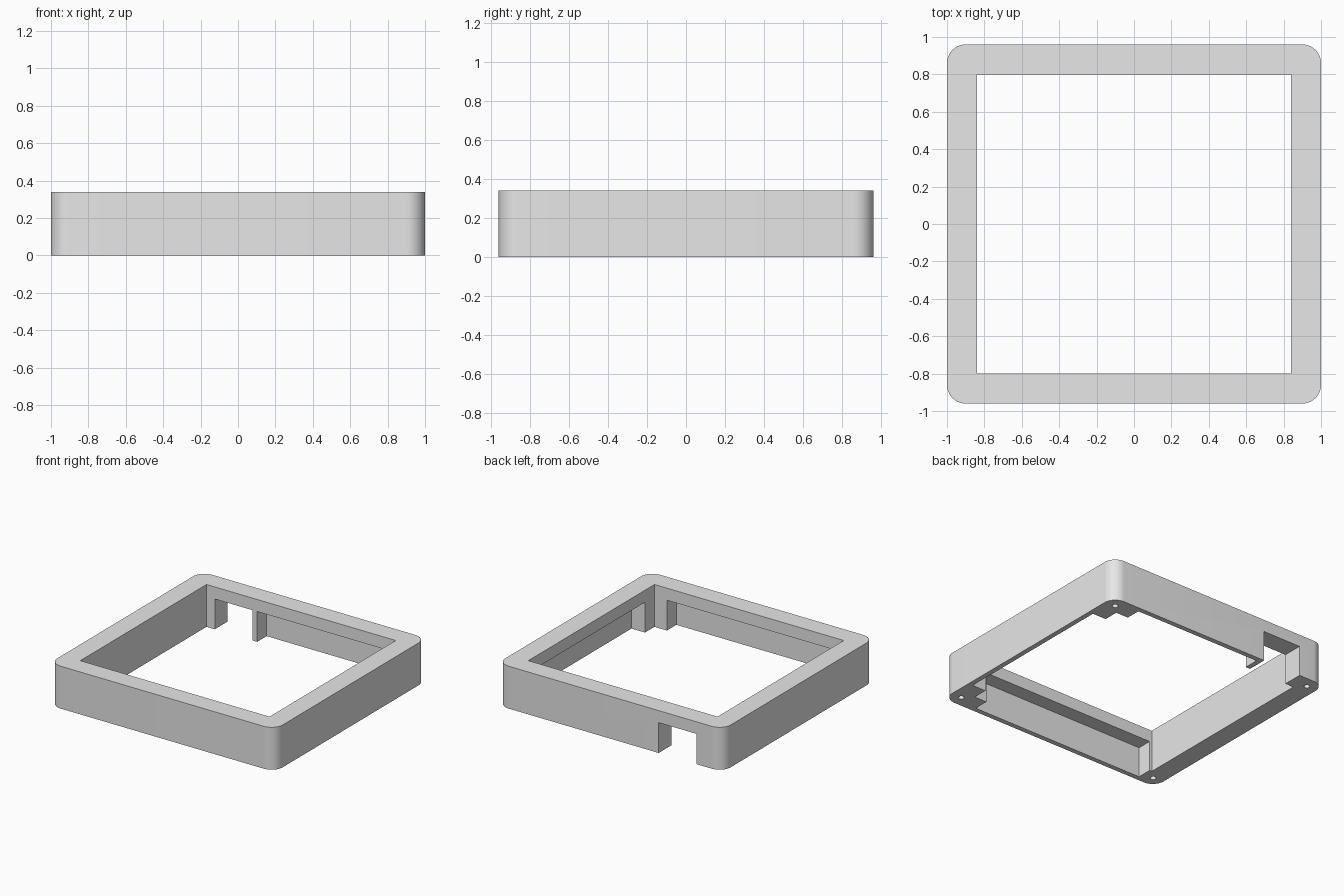
import bpy
import bmesh
import math
from mathutils import Matrix, Vector

if "Cube" in bpy.data.objects:
    bpy.data.objects.remove(bpy.data.objects["Cube"], do_unlink=True)

HEIGHT = 0.34
LIP_UNDERSIDE = 0.243

grey = bpy.data.materials.new("light_grey")
grey.use_nodes = True
grey.diffuse_color = (0.8, 0.8, 0.8, 1)
grey.node_tree.nodes["Principled BSDF"].inputs["Base Color"].default_value = (0.8, 0.8, 0.8, 1)


def finish(name, bm):
    mesh = bpy.data.meshes.new(name)
    bm.to_mesh(mesh)
    bm.free()
    mesh.materials.append(grey)
    obj = bpy.data.objects.new(name, mesh)
    bpy.context.collection.objects.link(obj)
    return obj


def block(name, low, high, radius=0):
    """Box between two corners, with optional rounded vertical edges."""
    low, high = Vector(low), Vector(high)
    bm = bmesh.new()
    bmesh.ops.create_cube(bm, size=1, matrix=Matrix.LocRotScale(
        (low + high) / 2, None, high - low))
    if radius:
        upright = [e for e in bm.edges
                   if abs(e.verts[0].co.z - e.verts[1].co.z) > 0.01]
        bmesh.ops.bevel(bm, geom=upright, offset=radius, segments=12,
                        profile=0.5, affect='EDGES')
    return finish(name, bm)


def peg(name, x, y, radius, depth):
    bm = bmesh.new()
    bmesh.ops.create_cone(bm, cap_ends=True, segments=24, radius1=radius,
                          radius2=radius, depth=2 * depth,
                          matrix=Matrix.Translation((x, y, 0)))
    return finish(name, bm)


def cut(target, cutter):
    cutter.hide_render = True
    mod = target.modifiers.new(cutter.name, 'BOOLEAN')
    mod.operation = 'DIFFERENCE'
    mod.solver = 'EXACT'
    mod.object = cutter
    bpy.context.view_layer.objects.active = target
    bpy.ops.object.modifier_apply(modifier=mod.name)
    bpy.data.objects.remove(cutter, do_unlink=True)


# Rounded outer frame
frame = block("bezel_frame", (-1, -0.96, 0), (1, 0.96, HEIGHT), radius=0.1)

# Central opening
cut(frame, block("opening", (-0.84, -0.8, -0.1), (0.84, 0.8, 0.5)))

# Underside pockets behind the thin walls, and the cable notch at the back
pockets = {
    "left_pocket": ((0.7, -0.68), (0.96, 0.68)),
    "back_pocket": ((-0.39, 0.7), (0.73, 0.92)),
    "front_pocket": ((-0.82, -0.92), (0.73, -0.7)),
    "cable_notch": ((-0.766, 0.7), (-0.43, 1.1)),
}
for name, (low, high) in pockets.items():
    cut(frame, block(name, (*low, -0.1), (*high, LIP_UNDERSIDE)))

# Screw holes in the four corner blocks
for sx in (-1, 1):
    for sy in (-1, 1):
        cut(frame, peg("screw_hole", sx * 0.91, sy * 0.87, 0.022, 0.2))

# Smooth rounded corners, crisp edges elsewhere
bpy.ops.object.select_all(action='DESELECT')
frame.select_set(True)
bpy.context.view_layer.objects.active = frame
bpy.ops.object.shade_smooth_by_angle(angle=math.radians(30))
